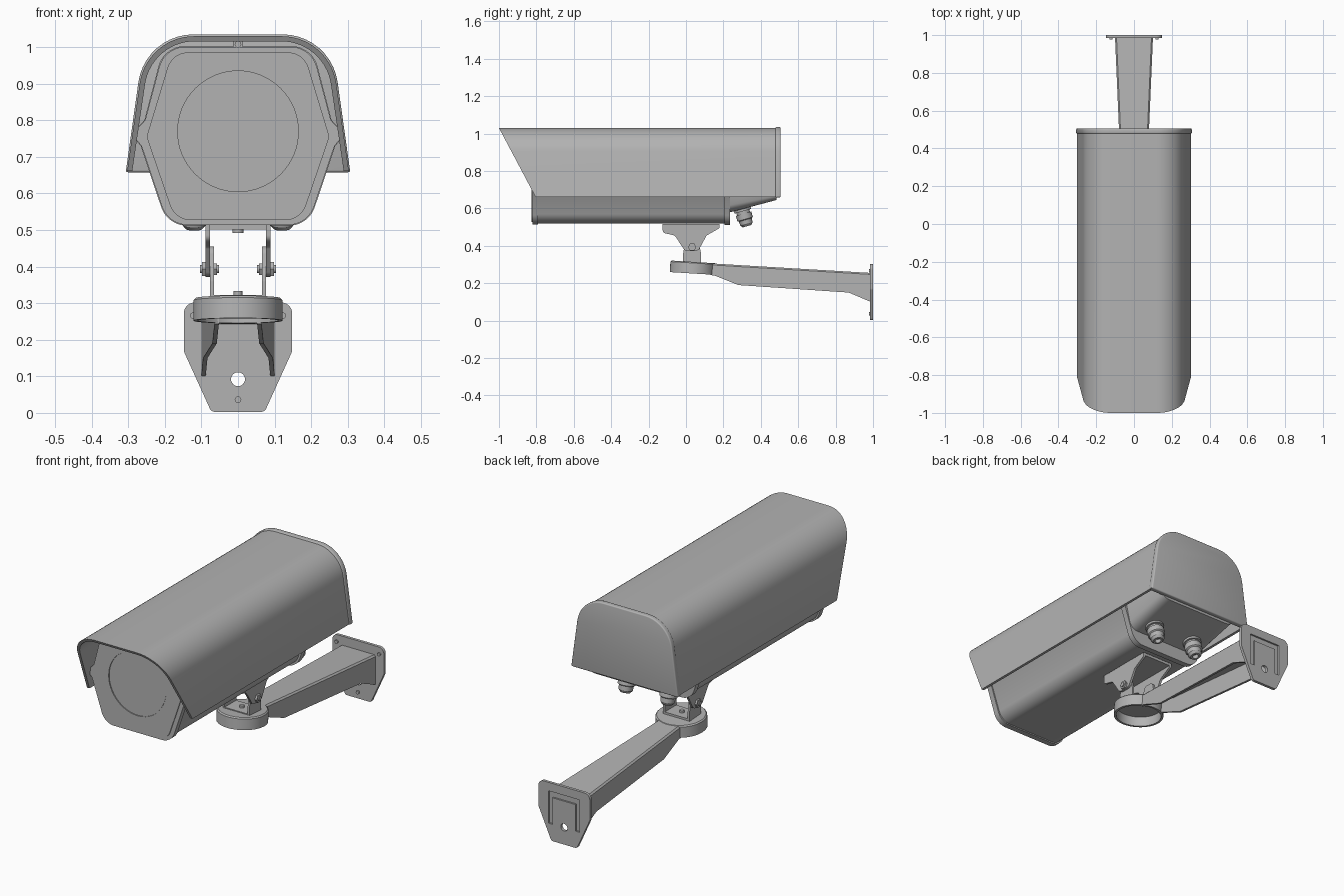
import bpy, bmesh, math
from mathutils import Vector, Matrix

if "Cube" in bpy.data.objects:
    bpy.data.objects.remove(bpy.data.objects["Cube"])

mat = bpy.data.materials.new("light_grey_metal")
mat.diffuse_color = (0.45, 0.45, 0.45, 1)
mat.use_nodes = True
mat.node_tree.nodes["Principled BSDF"].inputs["Base Color"].default_value = mat.diffuse_color


def fillet(pts, n=10):
    """Closed 2D outline from (u, v, radius) corners, rounded where radius > 0."""
    out = []
    for i, (u, v, r) in enumerate(pts):
        p = Vector((u, v))
        if r == 0:
            out.append(p)
            continue
        d0 = (Vector(pts[i - 1][:2]) - p).normalized()
        d1 = (Vector(pts[(i + 1) % len(pts)][:2]) - p).normalized()
        half = d0.angle(d1) / 2
        c = p + (d0 + d1).normalized() * (r / math.sin(half))
        a, b = p + d0 * (r / math.tan(half)) - c, p + d1 * (r / math.tan(half)) - c
        w = math.pi - 2 * half
        for k in range(n + 1):
            t = k / n
            out.append(c + (a * math.sin((1 - t) * w) + b * math.sin(t * w)) / math.sin(w))
    return out


def mirrored(half):
    return fillet(half + [(-u, v, r) for u, v, r in reversed(half)])


def finish(name, bm):
    bmesh.ops.recalc_face_normals(bm, faces=bm.faces)
    me = bpy.data.meshes.new(name)
    bm.to_mesh(me)
    bm.free()
    me.materials.append(mat)
    ob = bpy.data.objects.new(name, me)
    bpy.context.collection.objects.link(ob)
    return ob


def loft(name, rings):
    """Skin between closed rings of 3D points and cap both ends."""
    bm = bmesh.new()
    vs = [[bm.verts.new(p) for p in ring] for ring in rings]
    n = len(vs[0])
    for a, b in zip(vs, vs[1:]):
        for i in range(n):
            bm.faces.new((a[i], a[(i + 1) % n], b[(i + 1) % n], b[i]))
    bm.faces.new(vs[0])
    bm.faces.new(vs[-1])
    return finish(name, bm)


def prism(name, pts, axis, a, b):
    put = {'x': lambda p, t: (t, p[0], p[1]), 'y': lambda p, t: (p[0], t, p[1]),
           'z': lambda p, t: (p[0], p[1], t)}[axis]
    return loft(name, [[put(p, t) for p in pts] for t in (a, b)])


def rod(name, axis, u, v, r, a, b, n=24):
    pts = [(u + r * math.cos(2 * math.pi * i / n), v + r * math.sin(2 * math.pi * i / n)) for i in range(n)]
    return prism(name, pts, axis, a, b)


def box(name, x0, x1, y0, y1, z0, z1):
    return prism(name, [(x0, y0), (x1, y0), (x1, y1), (x0, y1)], 'z', z0, z1)


def lathe(name, prof, loc, tilt, n=40):
    bm = bmesh.new()
    vs = [bm.verts.new((r, 0, z)) for r, z in prof]
    es = [bm.edges.new(e) for e in zip(vs, vs[1:])]
    bmesh.ops.spin(bm, geom=vs + es, axis=(0, 0, 1), cent=(0, 0, 0), angle=2 * math.pi, steps=n)
    bmesh.ops.remove_doubles(bm, verts=bm.verts, dist=1e-5)
    bmesh.ops.transform(bm, verts=bm.verts,
                        matrix=Matrix.Translation(loc) @ Matrix.Rotation(math.radians(tilt), 4, 'X'))
    return finish(name, bm)


def apply_mod(ob, kind, **props):
    m = ob.modifiers.new(kind, kind)
    for k, v in props.items():
        setattr(m, k, v)
    bpy.context.view_layer.objects.active = ob
    bpy.ops.object.modifier_apply(modifier=m.name)


def cut(ob, cutter):
    apply_mod(ob, 'BOOLEAN', operation='DIFFERENCE', solver='EXACT', object=cutter)
    bpy.data.objects.remove(cutter)


# Sun hood: thin inverted U with a raked front edge
hood = prism("sun_hood", fillet([(.303, .662, 0), (.25, 1.03, .15), (-.25, 1.03, .15), (-.303, .662, 0),
                                 (-.289, .662, 0), (-.237, 1.016, .137), (.237, 1.016, .137), (.289, .662, 0)], 14),
             'y', -1, .49)
for v in hood.data.vertices:
    if v.co.y < 0:
        v.co.y = -1 + (1.03 - v.co.z) * .53

# Closed rear end of the hood
cap = prism("hood_rear_cap", mirrored([(.307, .658, 0), (.254, 1.035, .152)]), 'y', .478, .506)
apply_mod(cap, 'BEVEL', width=.006, segments=3, limit_method='ANGLE', angle_limit=math.radians(40))
box("hood_rail", -.014, .014, -.78, .4, .985, 1.02)
rod("hood_clip", 'y', 0, 1.008, .009, -.83, -.77)


# Camera housing with side hinge ribs
def shell(g):
    return mirrored([(.185 + g, .52 - g, .075), (.258 + g, .73, 0), (.275 + g, .75, .008), (.275 + g, .772, .008),
                     (.248 + g, .80, 0), (.195 + g, .995 + g, .075)])


prism("housing_body", shell(0), 'y', -.81, .22)
prism("housing_front_frame", shell(.006), 'y', -.82, -.79)
prism("housing_rear_lip", shell(.008), 'y', .205, .235)
face = prism("front_face_plate", mirrored([(.172, .527, .06), (.25, .755, .02), (.18, .986, .06)]), 'y', -.825, -.80)
cut(face, rod("glass_cutter", 'y', 0, .77, .165, -.9, -.816, 64))
rod("front_glass", 'y', 0, .77, .162, -.821, -.81, 64)

# Rear cover with the underside sloping up to the back
rear = prism("housing_rear_cover", mirrored([(.215, .575, .05), (.255, .75, 0), (.195, .985, .08)]), 'y', .22, .485)
for v in rear.data.vertices:
    if v.co.y > .4 and v.co.z < .75:
        v.co.z += .07 * (.75 - v.co.z) / .175

# Cable glands on the sloped underside
gland = [(0, .01), (.046, .01), (.046, -.014), (.036, -.014), (.036, -.028), (.043, -.028), (.043, -.058),
         (.036, -.062), (.034, -.085), (.024, -.097), (.015, -.097), (.015, -.075), (0, -.075)]
for s, side in ((-1, "left"), (1, "right")):
    lathe("cable_gland_" + side, gland, (s * .12, .30, .598), 16)

# Tilt bracket: upper channel, lower yoke and pivot bolts
box("bracket_top_plate", -.088, .088, -.12, .18, .502, .516)
rod("bracket_screw", 'z', 0, -.06, .015, .492, .51)
ear = fillet([(-.125, .516, 0), (-.125, .47, .02), (-.06, .455, .02), (-.005, .372, .03), (.065, .372, .03),
              (.11, .455, .02), (.18, .495, .01), (.18, .516, 0)])
yoke = fillet([(-.015, .312, 0), (.08, .312, 0), (.08, .36, .015), (.062, .455, .025), (0, .455, .025),
               (-.015, .36, .015)])
for s, side in ((-1, "left"), (1, "right")):
    prism("bracket_ear_" + side, ear, 'x', s * .077, s * .089)
    prism("yoke_leg_" + side, yoke, 'x', s * .066, s * .077)
    rod("pivot_bolt_" + side, 'x', .033, .393, .011, s * .052, s * .104)
    rod("pivot_nut_" + side, 'x', .033, .393, .022, s * .088, s * .099, 6)
    rod("pivot_inner_nut_" + side, 'x', .033, .393, .018, s * .058, s * .068, 6)
box("yoke_base", -.077, .077, -.015, .08, .31, .322)
rod("yoke_screw", 'z', 0, .033, .012, .315, .333)

# Round pan cup at the arm's end, hollow underneath
lathe("pan_cup", [(0, .062), (.116, .062), (.122, .056), (.122, 0), (.11, 0), (.11, .05), (0, .05)],
      (0, .035, .252), -3.5, 56)

# Wall arm: tapering channel, open below
rings = []
for y, top, bot in ((.13, .306, .243), (.15, .305, .242), (.28, .297, .19), (.87, .262, .15), (.988, .255, .10)):
    w, t = .058 + .043 * y, .012
    rings.append([(x, y, z) for x, z in ((w, bot), (w, top - .008), (w - .008, top), (.008 - w, top),
                                         (-w, top - .008), (-w, bot), (t - w, bot), (t - w, top - t),
                                         (w - t, top - t), (w - t, bot))])
loft("wall_arm", rings)

# Wall plate with mounting hole, rear groove and screws
plate = prism("wall_plate", mirrored([(.073, .003, .015), (.148, .168, .02), (.148, .302, .03)]), 'y', .985, 1.0)
cut(plate, rod("hole_cutter", 'y', 0, .092, .019, .9, 1.1, 32))
cut(plate, prism("groove_cutter", [(-.09, .09), (-.09, .258), (.09, .258), (.09, .09), (.066, .09), (.066, .228),
                                   (-.066, .228), (-.066, .09)], 'y', .991, 1.1))
for i, (x, z) in enumerate(((0, .036), (-.122, .266), (.122, .266))):
    rod("plate_screw_%d" % (i + 1), 'y', x, z, .009, .978, .999, 16)

bpy.ops.object.select_all(action='SELECT')
bpy.ops.object.shade_smooth_by_angle(angle=math.radians(32))
